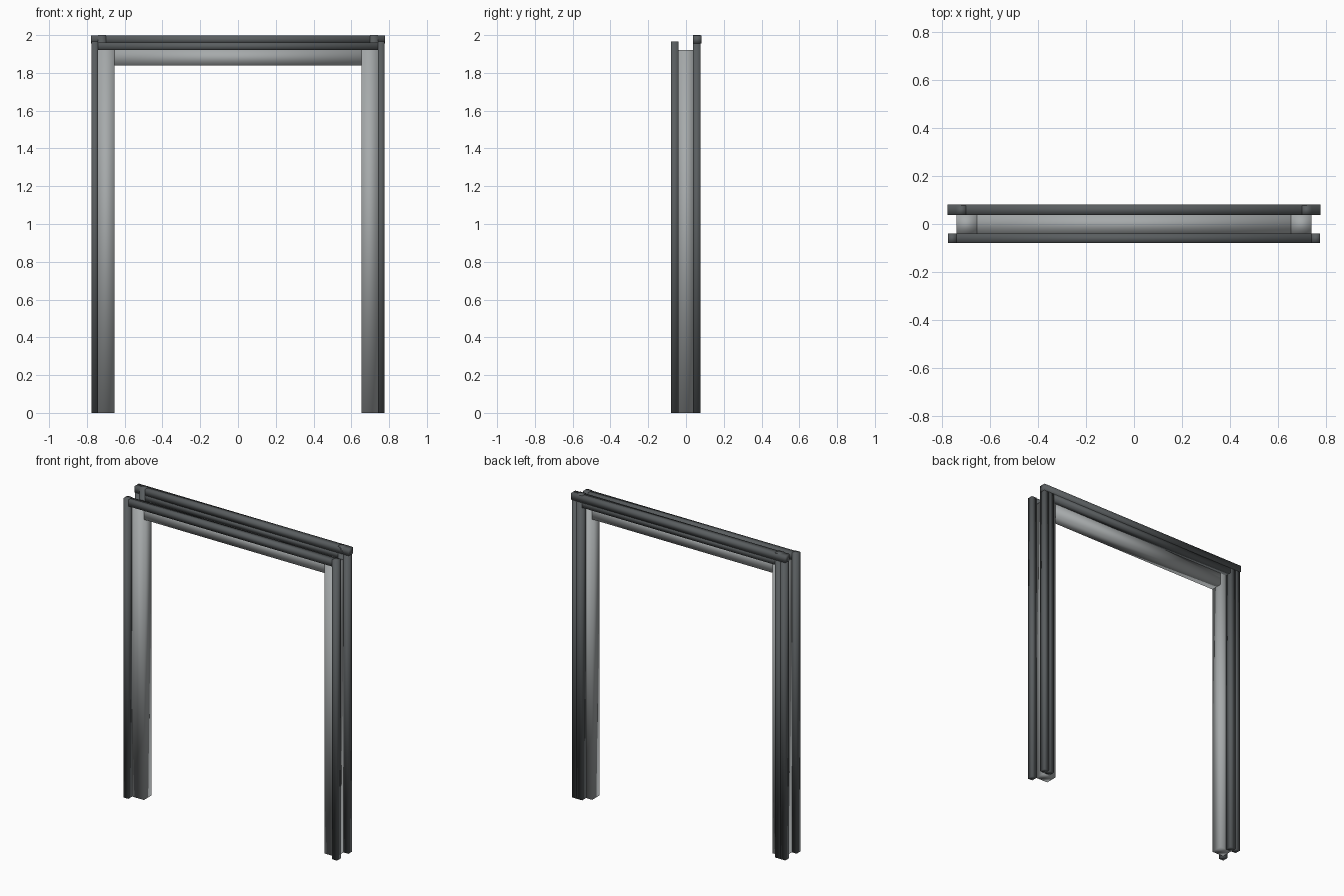
import bpy
import bmesh
from mathutils import Vector

cube = bpy.data.objects.get("Cube")
if cube:
    bpy.data.objects.remove(cube, do_unlink=True)


def make_material(name, color):
    mat = bpy.data.materials.new(name)
    mat.use_nodes = True
    mat.diffuse_color = color
    mat.node_tree.nodes["Principled BSDF"].inputs["Base Color"].default_value = color
    return mat


trim_grey = make_material("dark grey trim", (0.10, 0.11, 0.115, 1))
liner_grey = make_material("light grey liner", (0.38, 0.40, 0.405, 1))


def box(name, xs, ys, zs, mat):
    """Softly shaded box spanning the given ranges."""
    low, high = (Vector(c) for c in zip(xs, ys, zs))
    bm = bmesh.new()
    bmesh.ops.create_cube(bm, size=1)
    for v in bm.verts:
        v.co = (low + high) / 2 + v.co * (high - low)
    for f in bm.faces:
        f.smooth = True
    mesh = bpy.data.meshes.new(name)
    bm.to_mesh(mesh)
    bm.free()
    mesh.materials.append(mat)
    obj = bpy.data.objects.new(name, mesh)
    bpy.context.collection.objects.link(obj)


def post_pair(name, inner, outer, ys, top, mat):
    box("left_" + name, (inner, outer), ys, (0, top), mat)
    box("right_" + name, (-outer, -inner), ys, (0, top), mat)


def beam(name, half, ys, zs, mat):
    box(name, (-half, half), ys, zs, mat)


# Depth ranges of the three layers
front = (-0.08, -0.04)
middle = (-0.04, 0.037)
back = (0.037, 0.077)

# Inner liner: jambs and head
post_pair("liner_jamb", 0.655, 0.74, middle, 1.92, liner_grey)
beam("liner_head", 0.655, middle, (1.84, 1.92), liner_grey)

# Front trim
post_pair("front_trim_post", 0.74, 0.775, front, 1.965, trim_grey)
beam("front_trim_beam", 0.74, front, (1.92, 1.962), trim_grey)

# Back trim: inner and outer strips
post_pair("back_inner_post", 0.70, 0.74, back, 2.0, trim_grey)
post_pair("back_outer_post", 0.74, 0.775, back, 1.957, trim_grey)
beam("back_inner_beam", 0.70, back, (1.92, 1.957), trim_grey)
beam("back_top_beam", 0.778, (0.037, 0.082), (1.955, 1.997), trim_grey)
